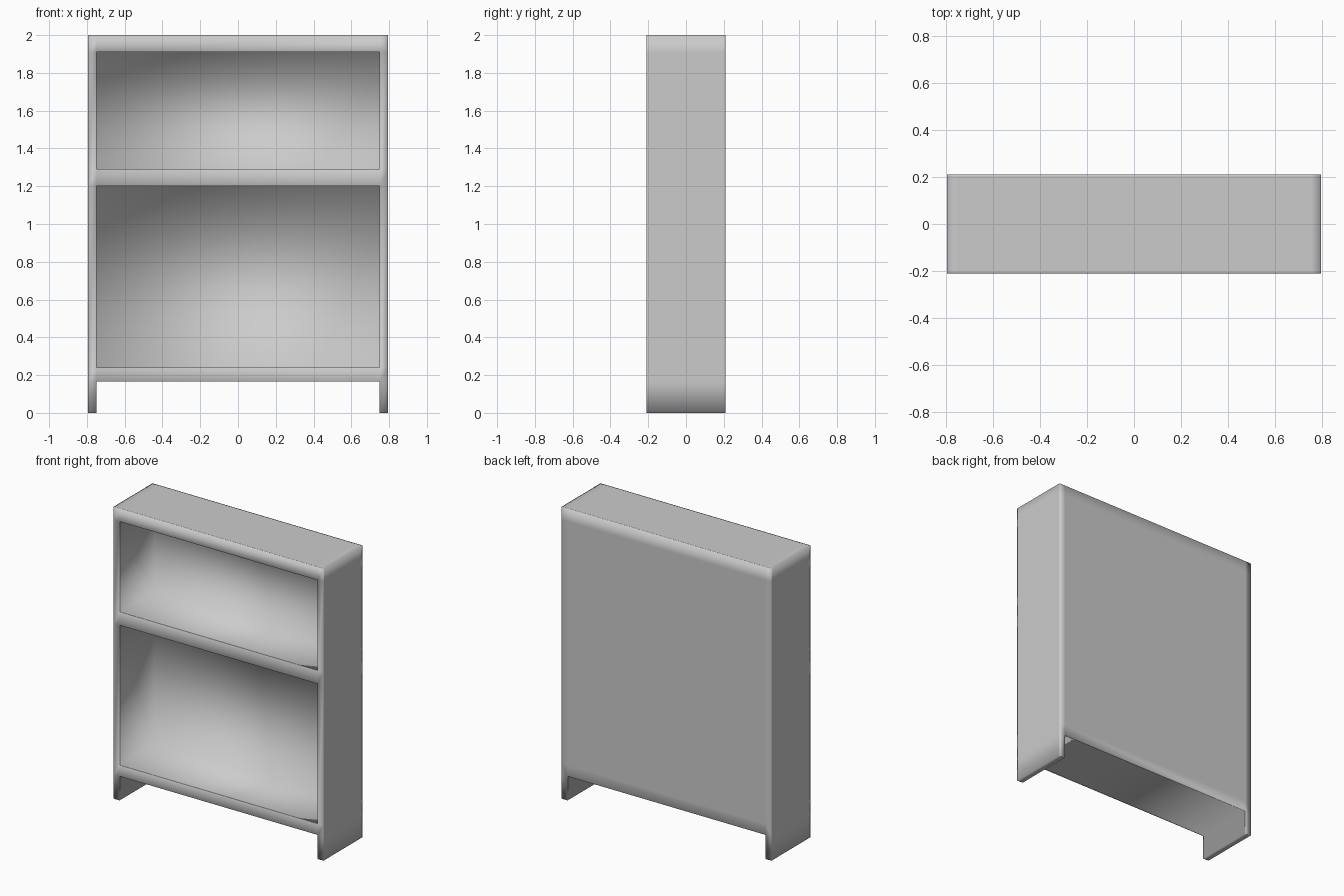
import bpy, bmesh

if "Cube" in bpy.data.objects:
    bpy.data.objects.remove(bpy.data.objects["Cube"])

XS = [-0.795, -0.75, 0.75, 0.795]                # side panel edges
ZS = [0, 0.165, 0.24, 1.20, 1.29, 1.91, 2.0]     # plinth, shelf and top edges
FRONT, BACK, INNER_BACK = -0.21, 0.21, 0.17

bm = bmesh.new()

# Front outline as a grid of cells, leaving the gap between the legs open
grid = [[bm.verts.new((x, FRONT, z)) for x in XS] for z in ZS]
openings = []
for j in range(len(ZS) - 1):
    for i in range(len(XS) - 1):
        if (i, j) == (1, 0):
            continue
        f = bm.faces.new((grid[j][i], grid[j][i + 1], grid[j + 1][i + 1], grid[j + 1][i]))
        if i == 1 and j in (2, 4):
            openings.append(f)
bm.verts.index_update()
loose = [v for v in bm.verts if not v.link_faces]
bmesh.ops.delete(bm, geom=loose, context='VERTS')

# Extrude to full depth, keeping the front faces
ret = bmesh.ops.extrude_face_region(bm, geom=bm.faces[:], use_keep_orig=True)
moved = [g for g in ret['geom'] if isinstance(g, bmesh.types.BMVert)]
bmesh.ops.translate(bm, verts=moved, vec=(0, BACK - FRONT, 0))

# Push the two compartments in to the back panel
for f in openings:
    r = bmesh.ops.extrude_discrete_faces(bm, faces=[f])
    bmesh.ops.translate(bm, verts=r['faces'][0].verts[:], vec=(0, INNER_BACK - FRONT, 0))

# Holding loops next to the front and back edges
for y in (FRONT + 0.006, BACK - 0.006):
    bmesh.ops.bisect_plane(bm, geom=bm.verts[:] + bm.edges[:] + bm.faces[:],
                           plane_co=(0, y, 0), plane_no=(0, 1, 0))

bmesh.ops.recalc_face_normals(bm, faces=bm.faces[:])
for f in bm.faces:
    f.smooth = True

mesh = bpy.data.meshes.new("bookcase_carcass")
bm.to_mesh(mesh)
bm.free()
obj = bpy.data.objects.new("bookcase_carcass", mesh)
bpy.context.collection.objects.link(obj)
